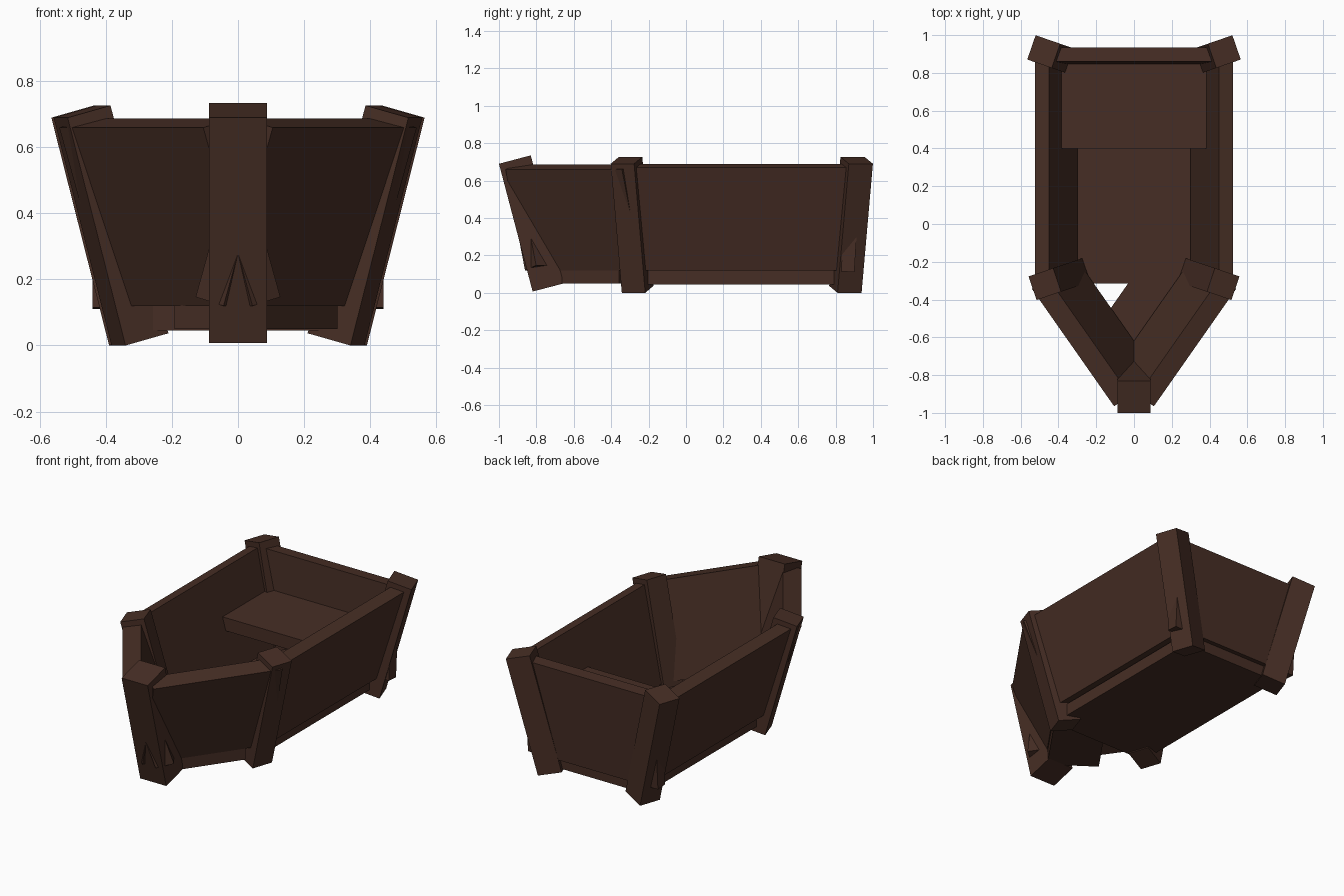
import bpy
from mathutils import Vector

cube = bpy.data.objects.get("Cube")
if cube:
    bpy.data.objects.remove(cube, do_unlink=True)

wood = bpy.data.materials.new("dark brown wood")
wood.use_nodes = True
colour = (0.062, 0.027, 0.018, 1)
wood.diffuse_color = colour
wood.node_tree.nodes["Principled BSDF"].inputs["Base Color"].default_value = colour


def beam(name, profile, out, start, end, origin=(0, 0)):
    """Extrude an (outward, z) profile along the horizontal direction across 'out'."""
    n = Vector((out[0], out[1], 0)).normalized()
    d = Vector((-n.y, n.x, 0))
    base = Vector((origin[0], origin[1], 0))
    verts = [base + n * o + d * s + Vector((0, 0, z))
             for s in (start, end) for o, z in profile]
    k = len(profile)
    faces = [list(range(k))[::-1], list(range(k, 2 * k))]
    faces += [[i, (i + 1) % k, k + (i + 1) % k, k + i] for i in range(k)]
    mesh = bpy.data.meshes.new(name)
    mesh.from_pydata(verts, [], faces)
    mesh.materials.append(wood)
    obj = bpy.data.objects.new(name, mesh)
    bpy.context.collection.objects.link(obj)
    return obj


def mirrored(obj):
    mod = obj.modifiers.new("Mirror", "MIRROR")
    mod.use_axis[0] = True
    mod.use_mirror_merge = False


def box(low, high):
    return [(low[0], low[1]), (high[0], low[1]), (high[0], high[1]), (low[0], high[1])]


# Leaning corner posts, outer top edge at the origin of the profile
post = [(-0.185, 0.0), (0, 0.69), (-0.137, 0.727), (-0.322, 0.037)]
mirrored(beam("middle_posts", post, (0.945, -0.32), -0.066, 0.066, (0.537, -0.34)))
mirrored(beam("back_posts", post, (0.945, 0.327), -0.068, 0.068, (0.543, 0.935)))

# Bow post
beam("bow_post", [(0.82, 0.007), (1.0, 0.69), (0.83, 0.735), (0.655, 0.05)],
     (0, -1), -0.088, 0.088)

# Side walls
mirrored(beam("side_walls", [(0.374, 0.12), (0.524, 0.67), (0.45, 0.69), (0.30, 0.14)],
              (1, 0), -0.32, 0.90))

# Bow walls, whose ends cross through the bow post
mirrored(beam("bow_walls", [(0.458, 0.12), (0.64, 0.66), (0.537, 0.687), (0.355, 0.147)],
              (0.819, -0.574), -0.73, 0.03))

# Back wall
beam("back_wall", [(0.90, 0.11), (0.935, 0.68), (0.86, 0.685), (0.83, 0.115)],
     (0, 1), -0.44, 0.44)

# Floor and the single slanted bow plank
beam("floor", box((-0.335, 0.045), (0.335, 0.12)), (1, 0), -0.315, 0.87)
beam("bow_floor_plank", box((0.155, 0.05), (0.453, 0.121)), (0.819, -0.574), -0.555, -0.12)

# Seat
beam("seat", box((-0.385, 0.37), (0.385, 0.45)), (1, 0), 0.40, 0.85)
